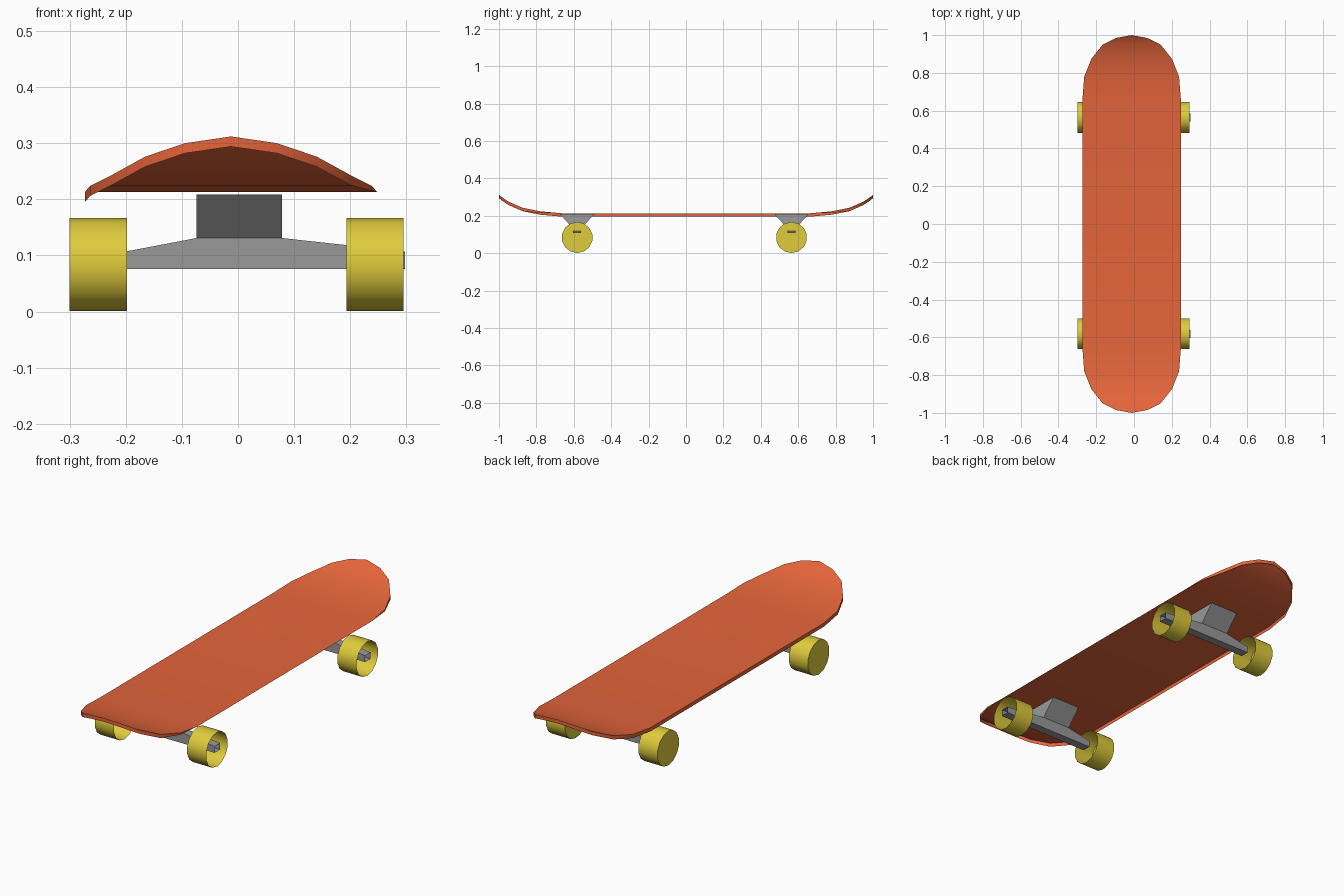
import bpy, bmesh, math

if "Cube" in bpy.data.objects:
    bpy.data.objects.remove(bpy.data.objects["Cube"])


def material(name, rgb):
    m = bpy.data.materials.new(name)
    m.diffuse_color = (*rgb, 1)
    m.use_nodes = True
    m.node_tree.nodes["Principled BSDF"].inputs["Base Color"].default_value = m.diffuse_color
    return m


ORANGE = material("orange deck", (0.78, 0.13, 0.043))
YELLOW = material("yellow wheel", (0.74, 0.60, 0.045))
GREY = material("grey metal", (0.32, 0.32, 0.32))


def make(name, bm, mat, smooth=True):
    bmesh.ops.remove_doubles(bm, verts=bm.verts, dist=1e-5)
    bmesh.ops.recalc_face_normals(bm, faces=bm.faces)
    me = bpy.data.meshes.new(name)
    bm.to_mesh(me)
    bm.free()
    me.materials.append(mat)
    ob = bpy.data.objects.new(name, me)
    bpy.context.collection.objects.link(ob)
    if smooth:
        bpy.ops.object.select_all(action='DESELECT')
        ob.select_set(True)
        bpy.context.view_layer.objects.active = ob
        bpy.ops.object.shade_smooth_by_angle(angle=math.radians(32))
    return ob


def face(bm, *pts):
    return bm.faces.new([bm.verts.new(p) for p in pts])


# Deck: thin sheet with kicked-up rounded ends; (half width, y, z)
XC, DROP = -0.0125, 0.018
END = [(0.2605, 0.66, 0.213), (0.251, 0.78, 0.224), (0.213, 0.875, 0.243),
       (0.153, 0.95, 0.276), (0.082, 0.985, 0.300), (0.0, 1.0, 0.312)]
rows = [(w, -y, z) for w, y, z in reversed(END)] + END
bm = bmesh.new()
for (w0, y0, z0), (w1, y1, z1) in zip(rows, rows[1:]):
    pts = [(XC - w0, y0, z0), (XC + w0, y0, z0), (XC + w1, y1, z1), (XC - w1, y1, z1)]
    if w0 == 0:
        pts.pop(0)
    elif w1 == 0:
        pts.pop(3)
    face(bm, *pts)

# Deck rim: hangs from the edge, tapering away on the right side
right = [(XC + w, y, z) for w, y, z in END[:-1]]
left = [(XC - w, y, z) for w, y, z in END]
half = [(p, DROP * min(1, i / 2)) for i, p in enumerate(right)]
half += [(p, DROP) for p in reversed(left)]
rim = half + [((x, -y, z), d) for (x, y, z), d in reversed(half)]
for (a, da), (b, db) in zip(rim, rim[1:]):
    low_a, low_b = (a[0], a[1], a[2] - da), (b[0], b[1], b[2] - db)
    pts = [a, b]
    if db:
        pts.append(low_b)
    if da:
        pts.append(low_a)
    face(bm, *pts)
make("deck", bm, ORANGE)


# Truck: wedge-shaped stem on a tapered arm with an open right end
def truck(name, yc):
    bm = bmesh.new()
    x0, x1, d = -0.074, 0.078, 0.021
    levels = [(0.209, 0.092), (0.131, d)]
    (zt, dt), (zb, db) = levels
    for s in (-1, 1):
        face(bm, (x0, yc + s * dt, zt), (x1, yc + s * dt, zt),
             (x1, yc + s * db, zb), (x0, yc + s * db, zb))
    for x in (x0, x1):
        face(bm, (x, yc - dt, zt), (x, yc + dt, zt), (x, yc + db, zb), (x, yc - db, zb))
    arm = [(0.298, 0.107), (x1, zb), (x0, zb), (-0.20, 0.107), (-0.20, 0.076), (0.298, 0.076)]
    for s in (-1, 1):
        face(bm, *[(x, yc + s * d, z) for x, z in arm])
    for i, (a, b) in enumerate(zip(arm, arm[1:])):
        if i != 1:
            face(bm, (a[0], yc - d, a[1]), (b[0], yc - d, b[1]),
                 (b[0], yc + d, b[1]), (a[0], yc + d, a[1]))
    make(name, bm, GREY)


# Wheel: cup closed on its left side, open on its right
def wheel(name, x, yc, r=0.083, width=0.102, n=14):
    bm = bmesh.new()
    ring = [(yc + r * math.sin(2 * math.pi * i / n),
             r + 0.001 - r * math.cos(2 * math.pi * i / n)) for i in range(n)]
    face(bm, *[(x, y, z) for y, z in ring])
    for i in range(n):
        a, b = ring[i], ring[(i + 1) % n]
        face(bm, (x, *a), (x, *b), (x + width, *b), (x + width, *a))
    make(name, bm, YELLOW)


for end, yc in (("front", -0.582), ("back", 0.564)):
    truck(end + "_truck", yc)
    for side, x in (("left", -0.30), ("right", 0.193)):
        wheel(f"{end}_{side}_wheel", x, yc)
